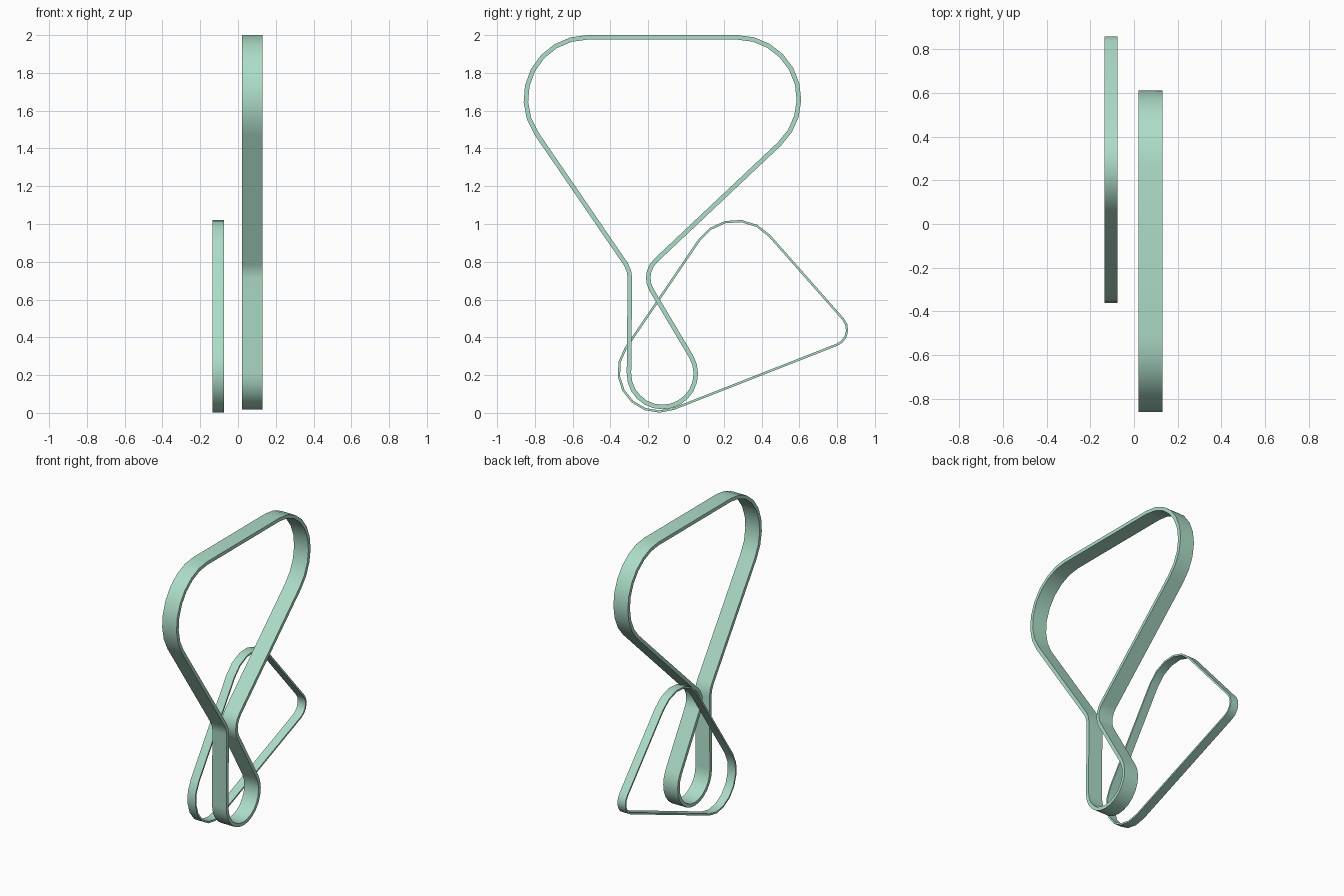
import bpy, bmesh, math
from mathutils import Vector

if "Cube" in bpy.data.objects:
    bpy.data.objects.remove(bpy.data.objects["Cube"])

mat = bpy.data.materials.new("belt_green")
mat.diffuse_color = (0.42, 0.72, 0.58, 1)
mat.use_nodes = True
mat.node_tree.nodes["Principled BSDF"].inputs["Base Color"].default_value = mat.diffuse_color


def belt_path(pulleys, step):
    """Closed path of a belt round pulleys (y, z, r); negative r = idler on the back of the belt.
    Returns (point, outward offset direction) pairs."""
    n = len(pulleys)
    angles = []
    for i in range(n):
        y1, z1, r1 = pulleys[i]
        y2, z2, r2 = pulleys[(i + 1) % n]
        dist = math.hypot(y2 - y1, z2 - z1)
        angles.append(math.atan2(z2 - z1, y2 - y1) - math.acos((r1 - r2) / dist))
    path = []
    for i, (y, z, r) in enumerate(pulleys):
        start, sweep = angles[i - 1], angles[i] - angles[i - 1]
        sweep = sweep % math.tau if r > 0 else -((-sweep) % math.tau)
        count = max(2, round(abs(sweep) / math.radians(step)))
        for k in range(count + 1):
            a = start + sweep * k / count
            nrm = Vector((0, math.cos(a), math.sin(a)))
            path.append((Vector((0, y, z)) + nrm * r, nrm))
    return path


def make_belt(name, pulleys, x0, x1, thick, step):
    bm = bmesh.new()
    rings = []
    for p, nrm in belt_path(pulleys, step):
        ring = []
        for x, s in ((x0, -1), (x1, -1), (x1, 1), (x0, 1)):
            ring.append(bm.verts.new(p + nrm * s * thick / 2 + Vector((x, 0, 0))))
        rings.append(ring)
    for i, a in enumerate(rings):
        b = rings[(i + 1) % len(rings)]
        for j in range(4):
            k = (j + 1) % 4
            bm.faces.new((a[j], a[k], b[k], b[j]))
    bmesh.ops.recalc_face_normals(bm, faces=bm.faces)
    me = bpy.data.meshes.new(name)
    bm.to_mesh(me)
    bm.free()
    me.materials.append(mat)
    ob = bpy.data.objects.new(name, me)
    bpy.context.collection.objects.link(ob)
    bpy.ops.object.select_all(action='DESELECT')
    ob.select_set(True)
    bpy.context.view_layer.objects.active = ob
    bpy.ops.object.shade_smooth_by_angle(angle=math.radians(40))


# Wide belt: crank pulley, right idler, two upper pulleys, left idler
make_belt("wide_belt", [
    (-0.125, 0.208, 0.177), (-0.075, 0.715, -0.125), (0.272, 1.662, 0.326),
    (-0.522, 1.662, 0.326), (-0.43, 0.715, -0.133)], 0.02, 0.13, 0.024, 15)

# Narrow belt: crank pulley, side pulley, top pulley
make_belt("narrow_belt", [
    (-0.143, 0.221, 0.214), (0.768, 0.44, 0.085), (0.265, 0.78, 0.237)],
    -0.135, -0.075, 0.012, 22)
